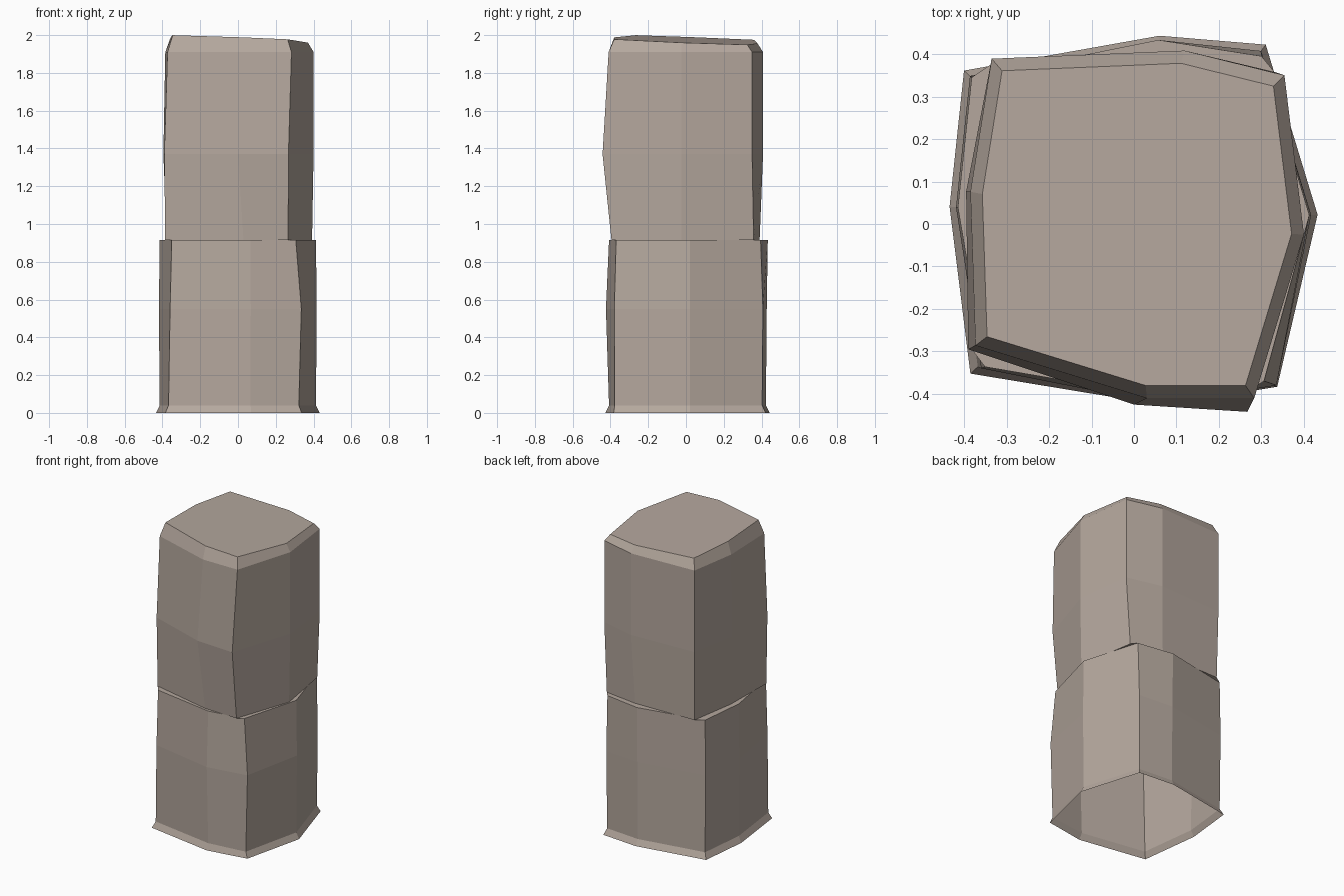
import bpy
import bmesh
from mathutils import Vector

default_cube = bpy.data.objects.get("Cube")
if default_cube:
    bpy.data.objects.remove(default_cube, do_unlink=True)

stone = bpy.data.materials.new("warm grey stone")
stone.use_nodes = True
stone_colour = (0.46, 0.39, 0.34, 1)
stone.diffuse_color = stone_colour
stone.node_tree.nodes["Principled BSDF"].inputs["Base Color"].default_value = stone_colour

# Outline points run counter-clockwise, alternating corners and side middles
NAMES = ("front_left", "front", "front_right", "right",
         "back_right", "back", "back_left", "left")
LOWER_PLAN = ((-.385, -.352), (.07, -.427), (.337, -.383), (.432, .022),
              (.31, .422), (.06, .443), (-.4, .361), (-.434, .041))
UPPER_PLAN = ((-.373, -.286), (.03, -.41), (.283, -.41), (.4, -.025),
              (.354, .35), (.119, .408), (-.335, .389), (-.385, .076))


def ring(plan, height, scale=1, slope=(0, 0), **nudges):
    """Scaled outline at a height, optionally tilted, with chipped points."""
    points = []
    for name, (x, y) in zip(NAMES, plan):
        dx, dy = nudges.get(name, (0, 0))
        x, y = x * scale + dx, y * scale + dy
        points.append(Vector((x, y, height + slope[0] * x + slope[1] * y)))
    return points


def loft(name, rings, capped=False):
    """Join successive rings with flat faces and optionally close the top."""
    bm = bmesh.new()
    loops = [[bm.verts.new(p) for p in points] for points in rings]
    for low, high in zip(loops, loops[1:]):
        for i in range(len(low)):
            j = (i + 1) % len(low)
            bm.faces.new((low[i], low[j], high[j], high[i]))
    if capped:
        # Two facets meet along the diagonal from front left to back right
        top = loops[-1]
        bm.faces.new(top[:5])
        bm.faces.new(top[4:] + top[:1])
    mesh = bpy.data.meshes.new(name)
    bm.to_mesh(mesh)
    bm.free()
    mesh.materials.append(stone)
    obj = bpy.data.objects.new(name, mesh)
    bpy.context.collection.objects.link(obj)
    return obj


# Lower block: open underneath, with a small flared foot
joint = 0.915
lower_top = ring(LOWER_PLAN, joint, .955, front_left=(.017, 0),
                 front_right=(-.016, -.004), back_right=(.004, -.008), back=(0, .01))
loft("lower_block", [
    ring(LOWER_PLAN, 0),
    ring(LOWER_PLAN, .04, .955, front_right=(0, -.012)),
    ring(LOWER_PLAN, .55, .965, front_left=(.012, 0), front=(0, -.012),
         front_right=(.01, -.01)),
    lower_top,
])

# Upper block: narrow ledge at the joint, bulged middle, bevelled sloping cap
loft("upper_block", [
    lower_top,
    ring(UPPER_PLAN, joint, .98, front_left=(-.02, -.01), front=(0, .015),
         front_right=(-.012, .007), back_right=(-.017, .015), back=(-.015, -.01)),
    ring(UPPER_PLAN, 1.37, front_left=(-.017, -.009), front=(-.03, -.015),
         front_right=(-.016, -.032), left=(-.01, 0)),
    ring(UPPER_PLAN, 1.91),
    ring(UPPER_PLAN, 1.975, .927, slope=(-.043, -.037)),
], capped=True)
